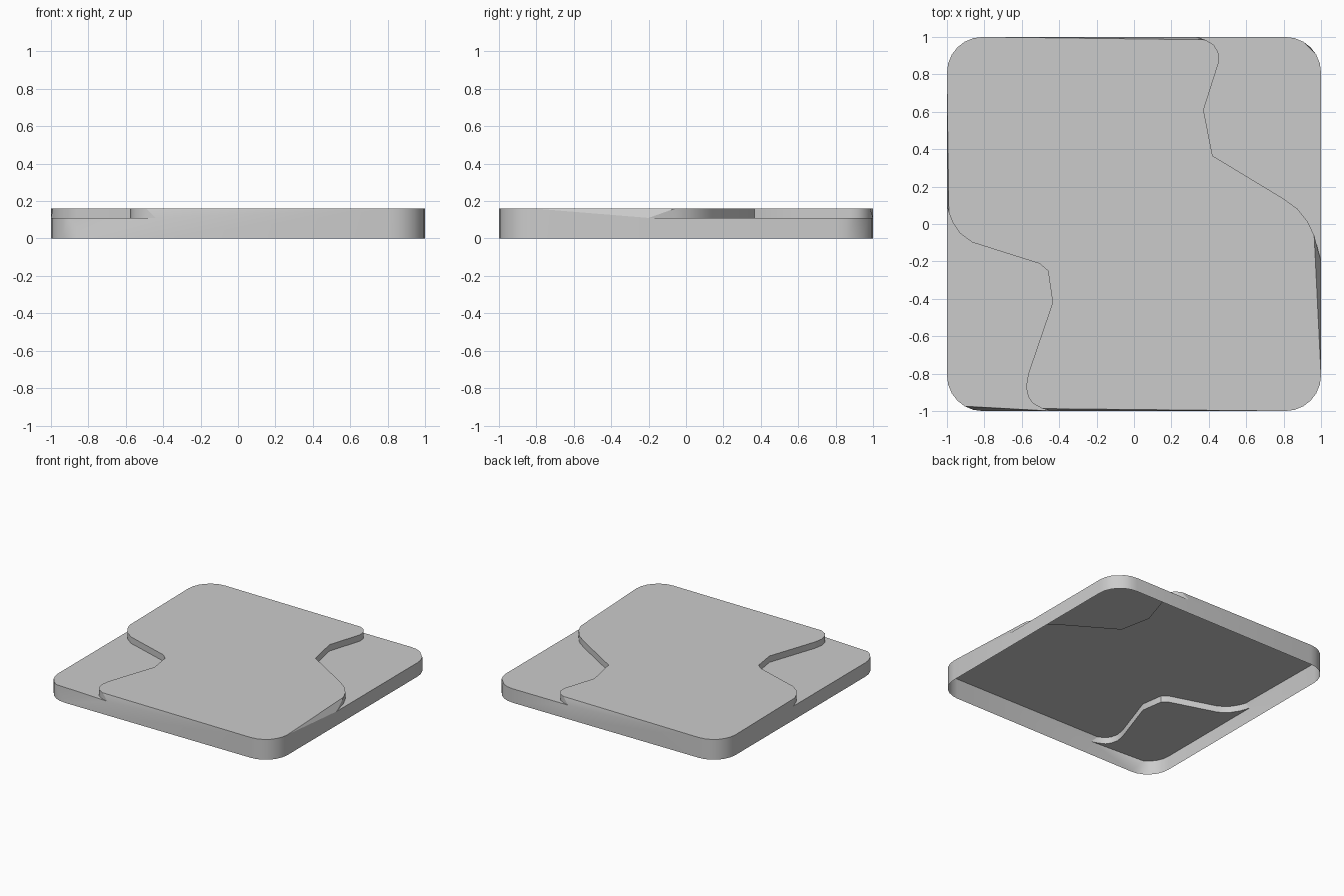
import bpy
from math import cos, sin, radians

if "Cube" in bpy.data.objects:
    bpy.data.objects.remove(bpy.data.objects["Cube"])

LOW, HIGH, R, SEG = 0.11, 0.16, 0.19, 6


def corner(sx, sy, start):
    c = 1 - R
    return [(sx * c + R * cos(radians(start + 90 * i / SEG)),
             sy * c + R * sin(radians(start + 90 * i / SEG))) for i in range(SEG + 1)]


def at(points, z):
    return [(x, y, z) for x, y in points]


def make(name, polys):
    verts, index, faces = [], {}, []
    for poly in polys:
        face = []
        for p in poly:
            key = tuple(round(v, 5) for v in p)
            if key not in index:
                index[key] = len(verts)
                verts.append(key)
            if index[key] not in face:
                face.append(index[key])
        if len(face) > 2:
            faces.append(face)
    mesh = bpy.data.meshes.new(name)
    mesh.from_pydata(verts, [], faces)
    mesh.update()
    ob = bpy.data.objects.new(name, mesh)
    bpy.context.collection.objects.link(ob)
    bpy.ops.object.select_all(action='DESELECT')
    ob.select_set(True)
    bpy.context.view_layer.objects.active = ob
    bpy.ops.object.shade_smooth_by_angle(angle=radians(30))
    return ob


def strip(base, top):
    return [[base[i], base[i + 1], top[i + 1], top[i]] for i in range(len(base) - 1)]


# points where the steps meet the rim, counter-clockwise from the front
front, right, back, left = (-0.44, -1), (1, -0.2), (0.33, 1), (-1, 0.1)

# the two step lines, following the counter-clockwise raised outline
step_right = [(0.963, -0.06), (0.93, 0.01), (0.875, 0.08), (0.80, 0.135),
              (0.42, 0.365), (0.372, 0.61), (0.455, 0.87), (0.45, 0.92),
              (0.425, 0.96), (0.38, 0.985)]
step_left = [(-0.99, 0.06), (-0.97, 0.01), (-0.93, -0.05), (-0.865, -0.098),
             (-0.505, -0.212), (-0.46, -0.25), (-0.435, -0.42), (-0.565, -0.80),
             (-0.577, -0.87), (-0.565, -0.925), (-0.54, -0.96), (-0.49, -0.987)]

arc_fr, arc_br = corner(1, -1, 270), corner(1, 1, 0)
arc_bl, arc_fl = corner(-1, 1, 90), corner(-1, -1, 180)

# low corners lose a few rim points at their top edge
top_br = arc_br[:]
top_br[3] = arc_br[2]
top_fl = arc_fl[:]
top_fl[5] = top_fl[6] = arc_fl[4]

# outer rim, open underneath
walls = []
for a, arc, b in ((front, arc_fr, right), (back, arc_bl, left)):
    walls += strip(at([a] + arc + [b], 0), at([a], LOW) + at(arc, HIGH) + at([b], LOW))
for a, arc, top, b in ((right, arc_br, top_br, back), (left, arc_fl, top_fl, front)):
    walls += strip(at([a] + arc + [b], 0), at([a] + top + [b], LOW))
# slanted slivers where the raised edge runs into the steps
for arc, end, step in ((arc_fr, right, step_right), (arc_bl, left, step_left)):
    walls.append(at([arc[-1]], HIGH) + at([end], LOW) + at([step[0]], HIGH))
for arc, end, step in ((arc_bl, back, step_right), (arc_fr, front, step_left)):
    walls.append(at([step[-1]], HIGH) + at([end], LOW) + at([arc[0]], HIGH))
make("outer_rim", walls)

# raised middle and the two low corners
make("raised_panel", [at(arc_fr + step_right + arc_bl + step_left, HIGH)])
for name, a, arc, b, step in (("back_right", right, top_br, back, step_right),
                              ("front_left", left, top_fl, front, step_left)):
    make(name + "_panel", [at([a] + arc + [b] + step[::-1], LOW)])
    make(name + "_step", strip(at([a] + step + [b], LOW),
                               at([a], LOW) + at(step, HIGH) + at([b], LOW)))
